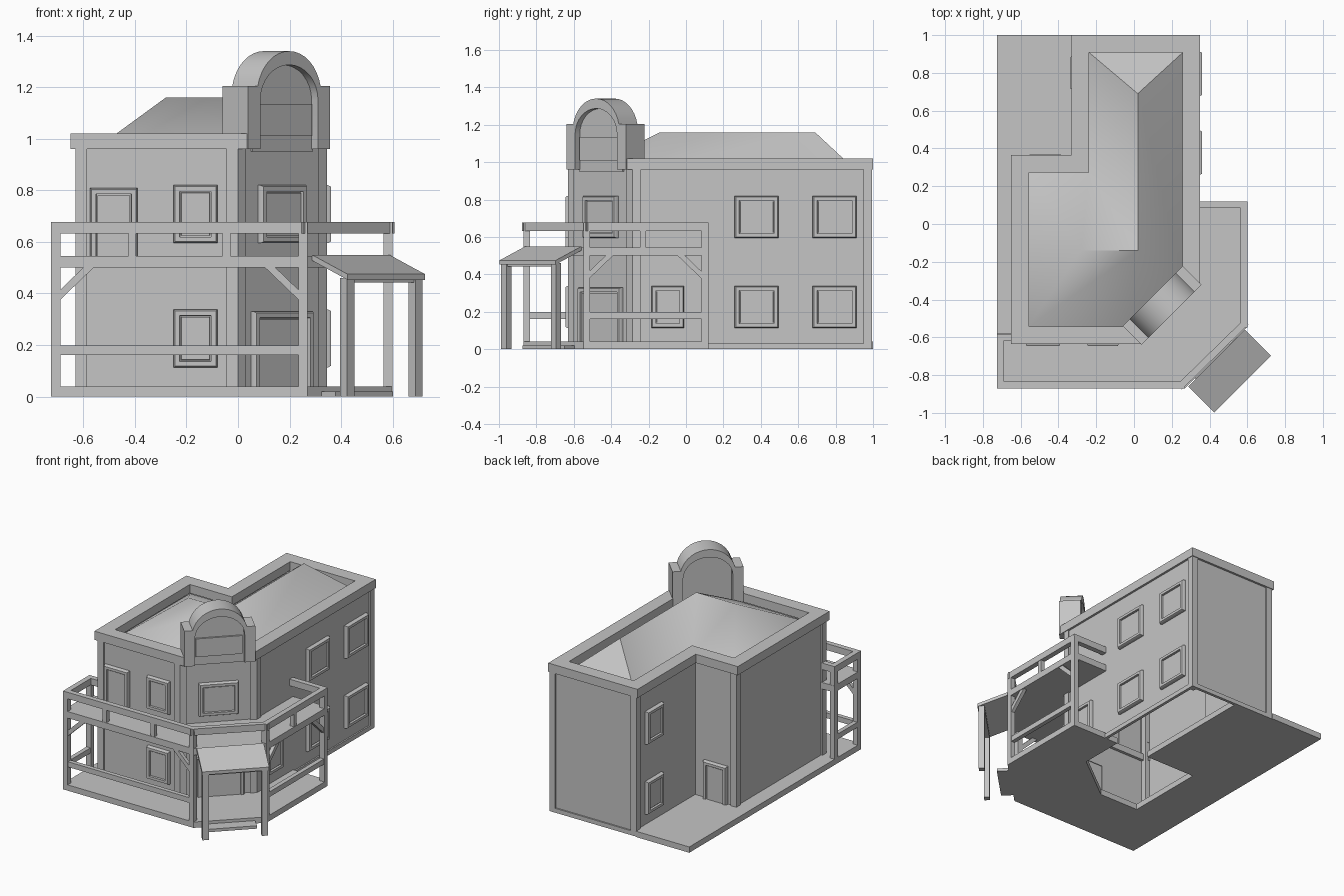
import bpy, bmesh, math
from mathutils import Vector

cube = bpy.data.objects.get("Cube")
if cube:
    bpy.data.objects.remove(cube, do_unlink=True)

GREY = (0.56, 0.56, 0.56, 1)
mat = bpy.data.materials.new("plain grey")
mat.use_nodes = True
mat.diffuse_color = GREY
mat.node_tree.nodes["Principled BSDF"].inputs["Base Color"].default_value = GREY


def finish(name, bm, limit=0.5):
    """Turn a bmesh into an object, keeping edges sharper than limit hard."""
    bmesh.ops.recalc_face_normals(bm, faces=bm.faces)
    for f in bm.faces:
        f.smooth = True
    for e in bm.edges:
        e.smooth = len(e.link_faces) == 2 and e.calc_face_angle(0) < limit
    me = bpy.data.meshes.new(name)
    bm.to_mesh(me)
    bm.free()
    me.materials.append(mat)
    ob = bpy.data.objects.new(name, me)
    bpy.context.scene.collection.objects.link(ob)


def xyz(a, b, c):
    return Vector((a, b, c))


def extrude(name, poly, lo, hi, place=xyz, caps=True):
    """Prism of a 2D outline; place maps (a, b, height) into the model."""
    bm = bmesh.new()
    low, high = [[bm.verts.new(place(p[0], p[1], h)) for p in poly] for h in (lo, hi)]
    n = len(poly)
    for i in range(n):
        j = (i + 1) % n
        bm.faces.new((low[i], low[j], high[j], high[i]))
    if caps:
        bm.faces.new(low[::-1])
        bm.faces.new(high)
    finish(name, bm)


def beam(name, a, b, w=0.036, h=0.045):
    """Rectangular bar from a to b."""
    a, b = Vector(a), Vector(b)
    d = (b - a).normalized()
    side = d.cross((0, 0, 1)) if abs(d.z) < 0.99 else Vector((1, 0, 0))
    side.normalize()
    up = side.cross(d)
    rect = [(-w / 2, -h / 2), (w / 2, -h / 2), (w / 2, h / 2), (-w / 2, h / 2)]
    extrude(name, rect, 0, (b - a).length,
            lambda s, u, t: a + side * s + up * u + d * t)


def post(name, x, y, z0, z1, w=0.036):
    beam(name, (x, y, z0), (x, y, z1), w, w)


def offset(poly, d):
    """Move a counter-clockwise outline inward with mitred corners."""
    out = []
    for i, p in enumerate(poly):
        p, q, r = Vector(poly[i - 1]), Vector(p), Vector(poly[(i + 1) % len(poly)])
        e, f = (q - p).normalized(), (r - q).normalized()
        n, m = Vector((-e.y, e.x)), Vector((-f.y, f.x))
        out.append(q + (n + m) * d / (1 + n.dot(m)))
    return out


def wall_frame(origin, normal):
    """Local frame of a wall: along it, outward from it, height."""
    n = Vector((*normal, 0)).normalized()
    t = Vector((-n.y, n.x, 0))
    o = Vector((*origin, 0))
    return lambda u, d, z: o + t * u + n * d + Vector((0, 0, z))


def band(name, outer, inner, z0, z1, skip=()):
    for i in range(len(outer)):
        j = (i + 1) % len(outer)
        if i not in skip:
            extrude(name, [outer[i], outer[j], inner[j], inner[i]], z0, z1)


# Main walls, base trim, cornice
foot = [(-0.65, -0.635), (0.04, -0.635), (0.35, -0.32), (0.35, 1),
        (-0.33, 1), (-0.33, 0.365), (-0.65, 0.365)]
face = [Vector(p) for p in ((-0.63, -0.63), (0, -0.63), (0.345, -0.285), (0.345, 0.995),
                            (-0.32, 0.995), (-0.32, 0.352), (-0.63, 0.352))]
extrude("walls", offset(face, 0.01), 0, 0.99, caps=False)
band("cornice", foot, offset(foot, 0.093), 0.96, 1.02, skip=(1,))
band("base_trim", face, offset(face, 0.02), 0, 0.03)

# Corner boards on every outward corner
for i, c in enumerate(face):
    if i == 5:
        continue
    e = (face[i - 1] - c).normalized() * 0.045
    f = (face[(i + 1) % len(face)] - c).normalized() * 0.045
    extrude("corner_board", [c, c + f, c + e + f, c + e], 0, 0.97)

# Hipped roof
bm = bmesh.new()
r = [bm.verts.new((p.x, p.y, 0.957)) for p in offset(foot, 0.092)]
a, b, c = [bm.verts.new((x, y, 1.16)) for x, y in ((-0.28, -0.14), (0.02, -0.14), (0.02, 0.69))]
for f in ((r[6], r[0], a), (r[0], r[1], b, a), (r[1], r[2], b), (r[2], r[3], c, b),
          (r[3], r[4], c), (r[4], r[5], b, c), (r[5], r[6], a, b)):
    bm.faces.new(f)
finish("roof", bm, limit=0.8)

# Arched gable over the cut corner
gable = wall_frame((0.195, -0.4775), (1, -1))


def arc(width, height, z, start, end, steps=16):
    angles = [start + (end - start) * i / steps for i in range(steps + 1)]
    return [(width * math.cos(t), z + height * math.sin(t)) for t in angles]


def upright(u, z, d):
    return gable(u, d, z)


s = math.asin(0.04 / 0.175)
outer = ([(-0.225, 0.96), (-0.225, 1.205)] + arc(0.177, 0.175, 1.165, math.pi - s, s)
         + [(0.225, 1.205), (0.225, 0.96)])
inner = [(0.158, 0.96)] + arc(0.158, 0.137, 1.15, 0, math.pi) + [(-0.158, 0.96)]
extrude("gable_frame", outer + inner, -0.135, 0.005, upright)
extrude("gable_panel", [(-0.165, 0.95)] + arc(0.165, 0.145, 1.15, math.pi, 0) + [(0.165, 0.95)],
        -0.09, -0.03, upright)
extrude("gable_sign_board", [(-0.148, 1.01), (0.148, 1.01), (0.148, 1.135), (-0.148, 1.135)],
        -0.04, -0.018, upright)


# Windows and doors: a low bevelled frame with a sunken pane
def opening(name, wall, u, w, z0, z1):
    bm = bmesh.new()
    h = w / 2
    rect = [(u - h, z0), (u + h, z0), (u + h, z1), (u - h, z1)]
    back, front = [[bm.verts.new(wall(x, d, z)) for x, z in rect] for d in (-0.015, 0.004)]
    for i in range(4):
        j = (i + 1) % 4
        bm.faces.new((back[i], back[j], front[j], front[i]))
    pane = bm.faces.new(front)
    bmesh.ops.recalc_face_normals(bm, faces=bm.faces)
    for thick, depth in ((0.006, 0.011), (0.018, 0), (0.001, -0.015), (0.004, 0), (0.001, 0.006)):
        bmesh.ops.inset_region(bm, faces=[pane], thickness=thick, depth=depth, use_even_offset=True)
    finish(name, bm)


LOW, HIGH = (0.113, 0.338), (0.595, 0.82)
front = wall_frame((0, -0.63), (0, -1))
right = wall_frame((0.345, 0), (1, 0))
corner = wall_frame((0.1725, -0.4575), (1, -1))
notch_side = wall_frame((-0.32, 0), (-1, 0))
notch_back = wall_frame((0, 0.352), (0, 1))
for level in (LOW, HIGH):
    opening("front_window", front, -0.165, 0.17, *level)
    opening("rear_side_window", notch_side, -0.8, 0.18, *level)
    for y in (0.378, 0.795):
        opening("side_window", right, y, 0.235, *level)
opening("porch_side_window", right, -0.098, 0.175, *LOW)
opening("corner_window", corner, 0, 0.25, *HIGH)
opening("corner_door", corner, 0, 0.325, 0.01, 0.33)
opening("balcony_door", front, -0.482, 0.185, 0.51, 0.81)
opening("rear_door", notch_back, 0.47, 0.18, 0.01, 0.3)

# Ground platform, open below the rooms
edge = [(-0.725, -0.87), (0.27, -0.87), (0.6, -0.545), (0.6, 0.12)]
extrude("platform", [(-0.725, 1)] + edge + [(0.24, 0.12), (0.24, -0.19), (-0.1, -0.45),
        (-0.4, -0.45), (-0.4, 0.11), (-0.02, 0.11), (-0.02, 0.98), (-0.32, 0.98), (-0.32, 1)],
        0, 0.04)

# Balcony deck and rails
extrude("balcony_deck", [(-0.725, -0.58)] + edge + [(0.32, 0.12), (0.32, -0.28), (0, -0.6),
        (-0.61, -0.6), (-0.61, -0.58)], 0.5, 0.545)
stops = [(-0.62, -0.6), (-0.707, -0.6), (-0.707, -0.852), (0.252, -0.852),
         (0.582, -0.53), (0.582, 0.102), (0.34, 0.102)]
for i, (p, q) in enumerate(zip(stops, stops[1:])):
    d = (Vector(q) - Vector(p)).normalized() * 0.017
    p, q = Vector(p) - d, Vector(q) + d
    beam("top_rail", (*p, 0.655), (*q, 0.655))
    if i in (1, 2, 4):
        beam("lower_rail", (*p, 0.18), (*q, 0.18), 0.03, 0.036)
for x, y in stops[1:-1]:
    post("porch_post", x, y, 0, 0.66)
for x, y in ((-0.41, -0.852), (-0.045, -0.852), (0.582, -0.23)):
    post("baluster", x, y, 0.54, 0.64, 0.03)

# Diagonal braces
for x, s in ((-0.7, 1), (0.245, -1)):
    beam("brace", (x, -0.852, 0.385), (x + s * 0.13, -0.852, 0.51), 0.025, 0.028)
for y, s in ((-0.53, 1), (0.095, -1)):
    beam("brace", (0.582, y, 0.385), (0.582, y + s * 0.13, 0.51), 0.025, 0.028)

# Entrance awning with posts and step
extrude("awning", [(0.335, 0.528), (0.335, 0.55), (0.53, 0.475), (0.53, 0.453)], -0.205, 0.22,
        lambda d, z, u: gable(u, d, z))
for u in (-0.18, 0.195):
    rect = [(u - 0.02, 0.485), (u + 0.02, 0.485), (u + 0.02, 0.522), (u - 0.02, 0.522)]
    extrude("awning_post", rect, 0, 0.46, gable)
beam("awning_beam", gable(-0.18, 0.5, 0.452), gable(0.195, 0.5, 0.452), 0.03, 0.02)
extrude("entrance_step", [(-0.15, 0.32), (0.165, 0.32), (0.165, 0.41), (-0.15, 0.41)], 0, 0.02, gable)
